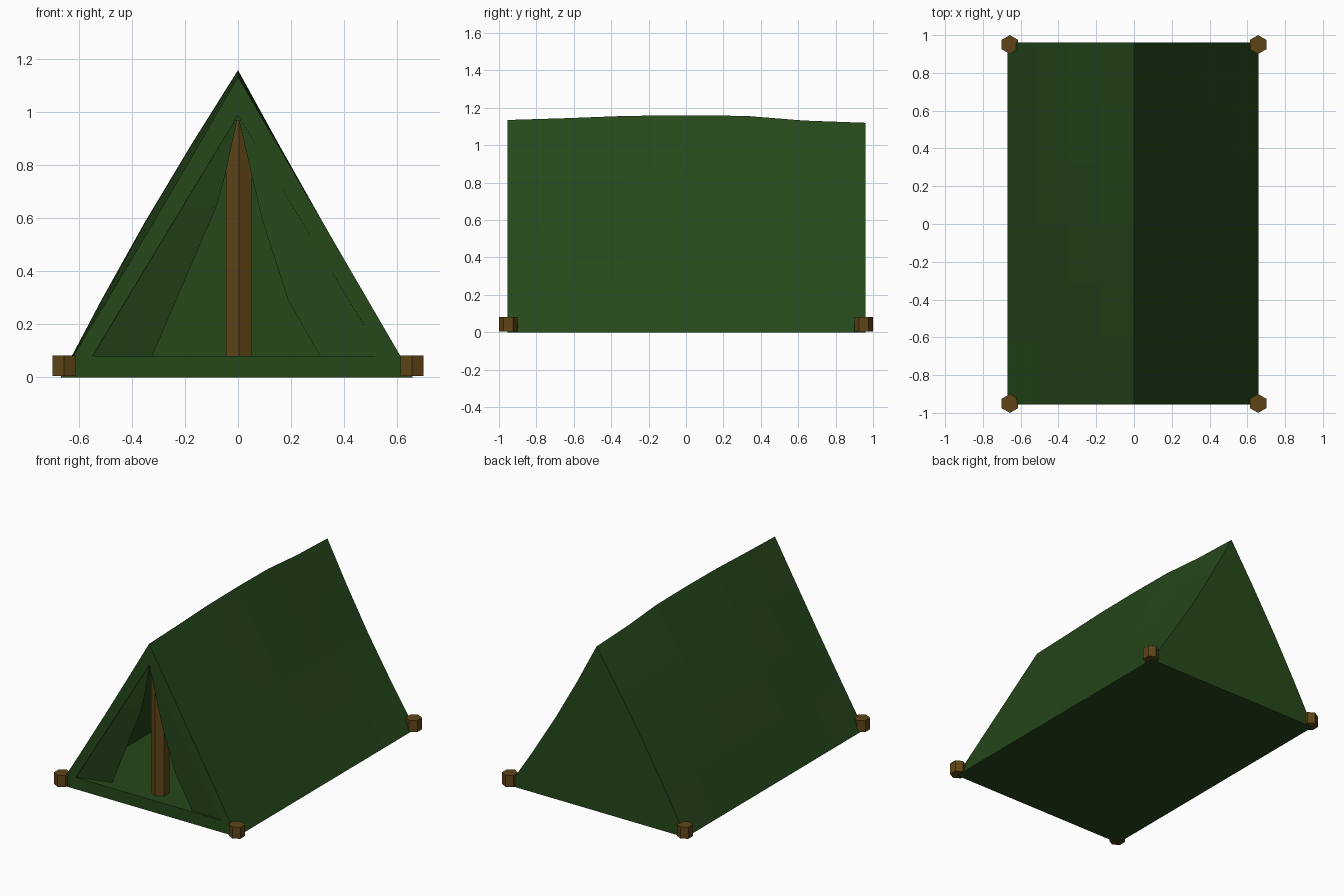
import bpy, bmesh, math

if "Cube" in bpy.data.objects:
    bpy.data.objects.remove(bpy.data.objects["Cube"])


def material(name, rgb):
    m = bpy.data.materials.new(name)
    m.diffuse_color = (*rgb, 1)
    m.use_nodes = True
    m.node_tree.nodes["Principled BSDF"].inputs["Base Color"].default_value = m.diffuse_color
    return m


green = material("canvas", (0.019, 0.065, 0.011))
wood = material("wood", (0.115, 0.06, 0.009))


def finish(name, bm, mat):
    bmesh.ops.recalc_face_normals(bm, faces=bm.faces)
    me = bpy.data.meshes.new(name)
    bm.to_mesh(me)
    bm.free()
    me.materials.append(mat)
    ob = bpy.data.objects.new(name, me)
    bpy.context.collection.objects.link(ob)
    return ob


def hex_post(name, x, y, z0, z1, r):
    bm = bmesh.new()
    rings = []
    for z in (z0, z1):
        rings.append([bm.verts.new((x + r * math.sin(k * math.pi / 3),
                                    y + r * math.cos(k * math.pi / 3), z)) for k in range(6)])
    a, b = rings
    bm.faces.new(a)
    bm.faces.new(b)
    for k in range(6):
        j = (k + 1) % 6
        bm.faces.new((a[k], a[j], b[j], b[k]))
    return finish(name, bm, wood)


# Tent body: lofted sections (y, ridge height, left bulge, right bulge)
ridge = [(-0.955, 1.135, -0.005, 0.0), (-0.63, 1.145, 0.008, -0.003),
         (-0.32, 1.157, 0.018, -0.006), (0, 1.16, 0.02, -0.008),
         (0.32, 1.157, 0.02, -0.012), (0.63, 1.132, 0.02, -0.018),
         (0.96, 1.12, 0.02, -0.025)]
N = 4
bm = bmesh.new()
sections = []
for y, h, left, right in ridge:
    row = []
    for i in range(2 * N + 1):
        s = (i - N) / N
        t = abs(s)
        half, bulge = (0.67, left) if s < 0 else (0.66, right)
        x = half * t + bulge * math.sin(math.pi * t)
        row.append(bm.verts.new((-x if s < 0 else x, y, h * (1 - t))))
    sections.append(row)
for a, b in zip(sections, sections[1:]):
    for i in range(2 * N):
        bm.faces.new((a[i], a[i + 1], b[i + 1], b[i]))
bm.faces.new(sections[-1])
bm.faces.new([s[0] for s in sections] + [s[-1] for s in reversed(sections)])

# Front frame around the doorway, and the hollow interior
door = [(-0.55, 0.08), (0, 0.99), (0.545, 0.08)]
front = [bm.verts.new((x, -0.955, z)) for x, z in door]
back = [bm.verts.new((x, 0.9, z)) for x, z in door]
f = sections[0]
bm.faces.new(f[:N + 1] + [front[1], front[0]])
bm.faces.new(f[N:] + [front[2], front[1]])
bm.faces.new((f[0], front[0], front[2], f[-1]))
for i in range(3):
    j = (i + 1) % 3
    bm.faces.new((front[i], front[j], back[j], back[i]))
bm.faces.new(back)
finish("tent_body", bm, green)


# Door flaps pulled aside, angled into the tent
def flap(name, hinge_x, inner, depth):
    bm = bmesh.new()
    rows = []
    for x, z in inner:
        t = (0.99 - z) / 0.91
        rows.append((bm.verts.new((hinge_x * t, -0.948, z)),
                     bm.verts.new((x, -0.948 + depth * t, z))))
    for a, b in zip(rows, rows[1:]):
        bm.faces.new((a[0], a[1], b[1], b[0]))
    ob = finish(name, bm, green)
    mod = ob.modifiers.new("thickness", 'SOLIDIFY')
    mod.thickness = 0.006
    mod.offset = 0


flap("left_flap", -0.55, [(-0.004, 0.97), (-0.045, 0.78), (-0.08, 0.65), (-0.325, 0.08)], 0.065)
flap("right_flap", 0.545, [(0.004, 0.97), (0.05, 0.77), (0.09, 0.6), (0.19, 0.29), (0.31, 0.08)], 0.015)

# Tent pole and corner pegs
hex_post("front_pole", 0.004, -0.84, 0.078, 0.97, 0.056)
for sx, side in ((-1, "left"), (1, "right")):
    for sy, end in ((-1, "front"), (1, "back")):
        hex_post(f"{end}_{side}_peg", sx * 0.657, sy * 0.95, 0.005, 0.083, 0.05)
